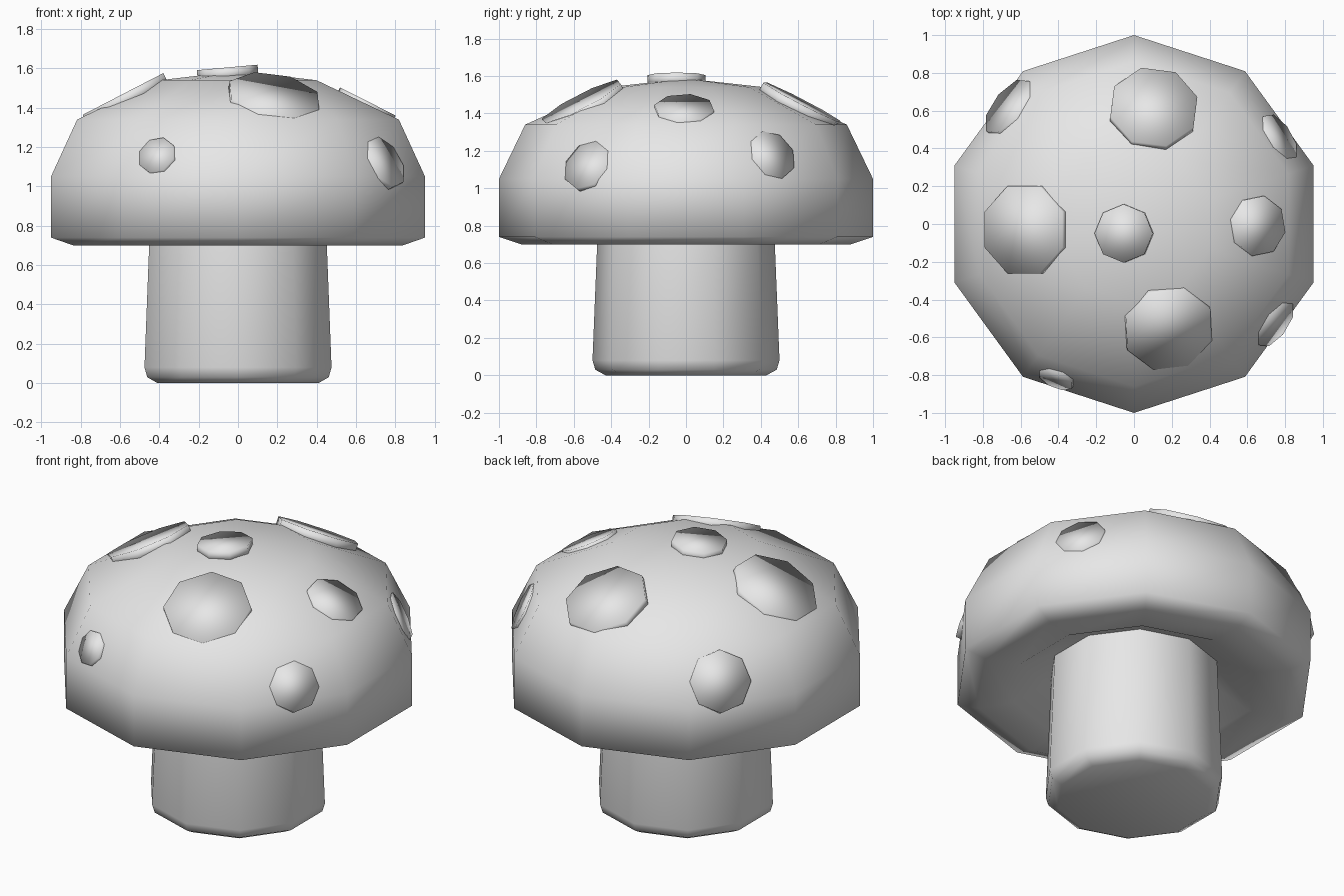
import bpy
import bmesh
from math import sin, cos, radians, pi
from mathutils import Vector, Matrix

if "Cube" in bpy.data.objects:
    bpy.data.objects.remove(bpy.data.objects["Cube"], do_unlink=True)

# Single plain grey
grey = bpy.data.materials.new("plain_grey")
grey.use_nodes = True
grey.diffuse_color = (0.8, 0.8, 0.8, 1)
grey.node_tree.nodes["Principled BSDF"].inputs["Base Color"].default_value = (0.8, 0.8, 0.8, 1)


def finish(name, bm):
    bmesh.ops.recalc_face_normals(bm, faces=bm.faces)
    mesh = bpy.data.meshes.new(name)
    bm.to_mesh(mesh)
    bm.free()
    mesh.materials.append(grey)
    mesh.shade_smooth()
    obj = bpy.data.objects.new(name, mesh)
    bpy.context.collection.objects.link(obj)
    return obj


def lathe(name, profile, sides=10):
    """Revolve (radius, height) points; a zero radius becomes a single pole."""
    bm = bmesh.new()
    rings = []
    for r, z in profile:
        count = sides if r > 0 else 1
        angles = [pi / 2 + 2 * pi * i / sides for i in range(count)]
        rings.append([bm.verts.new((r * cos(a), r * sin(a), z)) for a in angles])
    for low, high in zip(rings, rings[1:]):
        for i in range(sides):
            j = (i + 1) % sides
            corners = [low[i % len(low)], low[j % len(low)],
                       high[j % len(high)], high[i % len(high)]]
            bm.faces.new(list(dict.fromkeys(corners)))
    return finish(name, bm)


def spot(name, centre, normal, radius, spin, depth=0.06):
    """Octagonal disc whose outer face is centred on the given point."""
    n = Vector(normal).normalized()
    x = Vector((1, 0, 0))
    x = (x - n * x.dot(n)).normalized()
    frame = Matrix((x, n.cross(x), n)).transposed().to_4x4()
    place = (Matrix.Translation(Vector(centre) - n * depth / 2) @ frame
             @ Matrix.Rotation(radians(spin), 4, 'Z'))
    bm = bmesh.new()
    bmesh.ops.create_cone(bm, cap_ends=True, segments=8, radius1=radius,
                          radius2=radius, depth=depth, matrix=place)
    return finish(name, bm)


# Stem with rounded foot
lathe("stem", [(0, 0), (0.43, 0), (0.485, 0.03), (0.5, 0.08), (0.475, 0.70), (0.47, 0.84)])

# Domed cap with rolled rim and hollow underside
lathe("cap", [(0, 0.82), (0.5, 0.81), (0.68, 0.71), (0.88, 0.70), (1, 0.74),
              (1, 1.05), (0.86, 1.34), (0.42, 1.54), (0, 1.587)])

# Spots on the crown
spot("crown_spot", (-0.055, -0.05, 1.605), (-0.09, 0, 1), 0.155, 0)
spot("upper_right_spot", (-0.585, -0.03, 1.47), (-0.46, 0, 0.89), 0.25, 22.5)
spot("upper_back_spot", (0.105, 0.62, 1.462), (0.06, 0.46, 0.89), 0.24, 16)
spot("upper_front_spot", (0.185, -0.56, 1.465), (0.16, -0.45, 0.88), 0.245, 25)
spot("upper_left_spot", (0.66, -0.01, 1.432), (0.45, 0, 0.89), 0.162, 33)

# Spots on the side wall: centre, facing angle, radius
SIDE = {
    "side_front_left_spot": ((0.752, -0.533, 1.125), -36, 0.142),
    "side_back_left_spot": ((0.775, 0.463, 1.18), 33, 0.14),
    "side_front_right_spot": ((-0.415, -0.825, 1.16), 246, 0.1),
    "side_back_right_spot": ((-0.67, 0.625, 1.17), 142, 0.175),
}
for name, (centre, angle, radius) in SIDE.items():
    a = radians(angle)
    spot(name, centre, (0.9 * cos(a), 0.9 * sin(a), 0.43), radius, 22.5)
